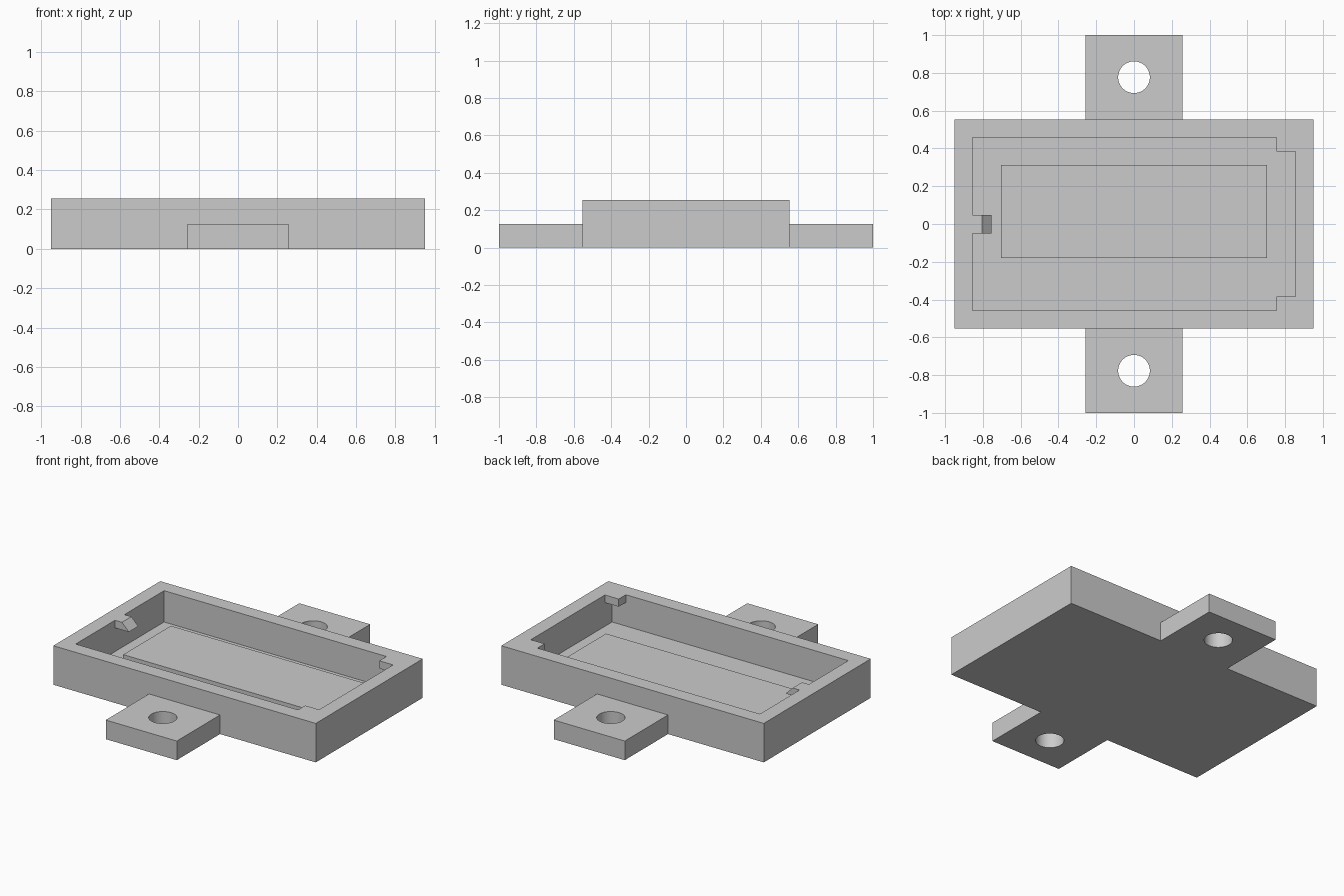
import bpy, bmesh
from mathutils import Matrix, Vector

if "Cube" in bpy.data.objects:
    bpy.data.objects.remove(bpy.data.objects["Cube"], do_unlink=True)

# Single material
grey = bpy.data.materials.new("light_grey")
grey.use_nodes = True
colour = (0.6, 0.6, 0.6, 1)
grey.diffuse_color = colour
grey.node_tree.nodes["Principled BSDF"].inputs["Base Color"].default_value = colour

# Main dimensions
HALF_X, HALF_Y, TOP = 0.95, 0.553, 0.255
POCKET_X, POCKET_Y, FLOOR = 0.855, 0.457, 0.05
LIP = 0.205          # underside of the board-holding lips
EAR_X, EAR_TOP, HOLE_Y, HOLE_R = 0.257, 0.125, 0.777, 0.084


def add_object(name, bm):
    bmesh.ops.recalc_face_normals(bm, faces=bm.faces)
    mesh = bpy.data.meshes.new(name)
    bm.to_mesh(mesh)
    bm.free()
    mesh.materials.append(grey)
    obj = bpy.data.objects.new(name, mesh)
    bpy.context.collection.objects.link(obj)
    return obj


def box(name, low, high):
    low, high = Vector(low), Vector(high)
    bm = bmesh.new()
    bmesh.ops.create_cube(bm, size=1, matrix=Matrix.Translation((low + high) / 2)
                          @ Matrix.Diagonal((*(high - low), 1)))
    return add_object(name, bm)


def cylinder(name, y, radius, height):
    bm = bmesh.new()
    bmesh.ops.create_cone(bm, cap_ends=True, segments=48, radius1=radius, radius2=radius,
                          depth=height, matrix=Matrix.Translation((0, y, 0)))
    return add_object(name, bm)


def select_only(obj):
    bpy.ops.object.select_all(action="DESELECT")
    obj.select_set(True)
    bpy.context.view_layer.objects.active = obj


def cut(obj, cutter):
    cutter.hide_render = True
    mod = obj.modifiers.new("cut", "BOOLEAN")
    mod.operation, mod.solver, mod.object = "DIFFERENCE", "EXACT", cutter
    select_only(obj)
    bpy.ops.object.modifier_apply(modifier=mod.name)
    bpy.data.objects.remove(cutter, do_unlink=True)


# Open tray with a rectangular pocket
tray = box("tray", (-HALF_X, -HALF_Y, 0), (HALF_X, HALF_Y, TOP))
cut(tray, box("pocket_cutter", (-POCKET_X, -POCKET_Y, FLOOR), (POCKET_X, POCKET_Y, 1)))

# Raised rest on the tray floor, offset towards the back
box("raised_rest", (-0.705, -0.18, FLOOR), (0.705, 0.313, 0.12))

# Mounting ears with screw holes, and corner lips
for side, label in ((-1, "front"), (1, "back")):
    y0, y1 = sorted((side * HALF_Y, side))
    ear = box(label + "_mounting_ear", (-EAR_X, y0, 0), (EAR_X, y1, EAR_TOP))
    cut(ear, cylinder("hole_cutter", side * HOLE_Y, HOLE_R, 1))
    select_only(ear)
    bpy.ops.object.shade_smooth_by_angle()

    y0, y1 = sorted((side * 0.383, side * POCKET_Y))
    box(label + "_corner_lip", (0.755, y0, LIP), (POCKET_X, y1, TOP))

# Snap clip on the end wall: sloped profile extruded along y
bm = bmesh.new()
profile = [(-POCKET_X, LIP), (-0.755, LIP), (-0.805, TOP), (-POCKET_X, TOP)]
face = bm.faces.new([bm.verts.new((x, -0.05, z)) for x, z in profile])
extruded = bmesh.ops.extrude_face_region(bm, geom=[face])["geom"]
bmesh.ops.translate(bm, vec=(0, 0.097, 0),
                    verts=[g for g in extruded if isinstance(g, bmesh.types.BMVert)])
add_object("snap_clip", bm)
